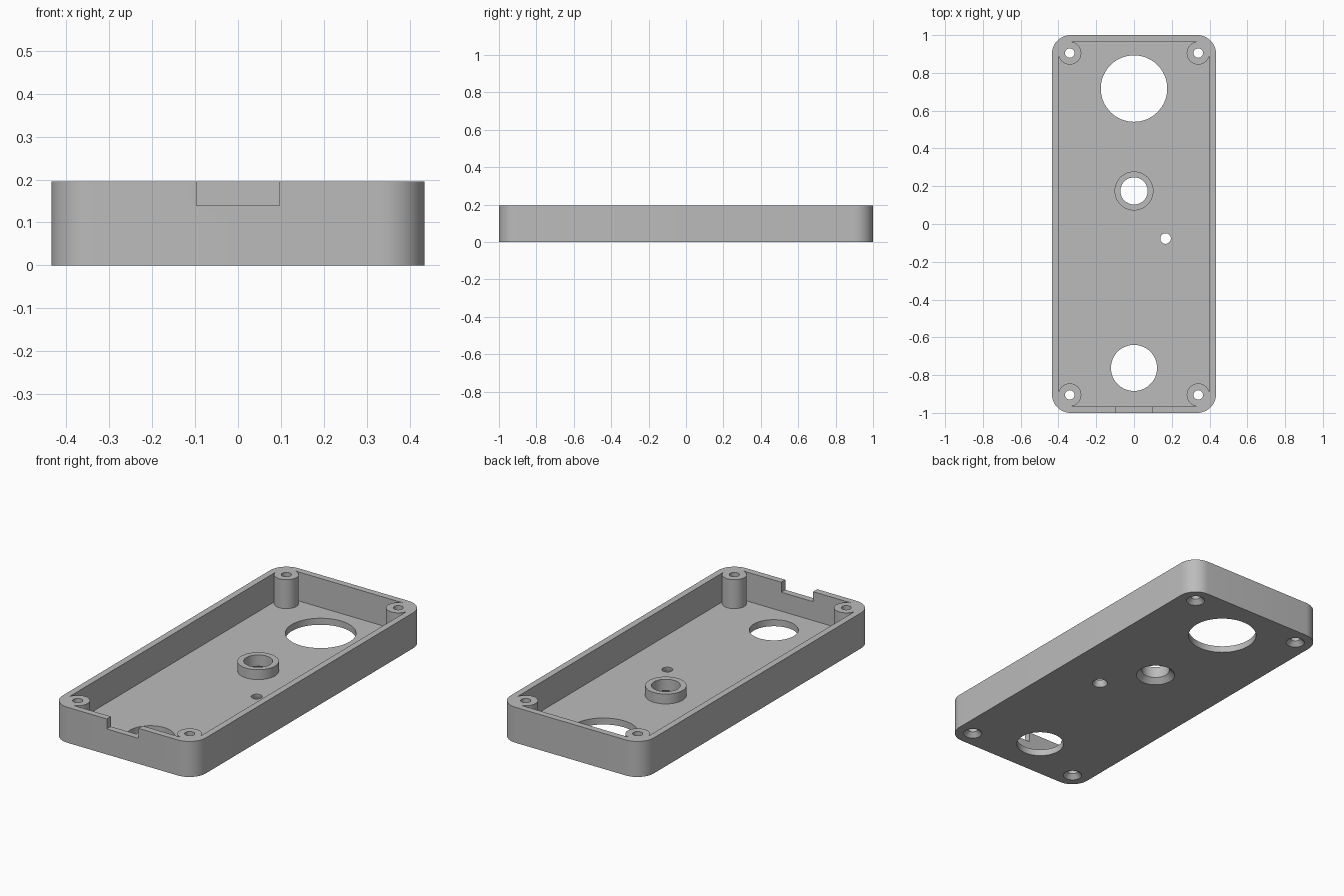
import bpy, bmesh, math
from mathutils import Vector

cube = bpy.data.objects.get("Cube")
if cube:
    bpy.data.objects.remove(cube, do_unlink=True)

HX, HY, HEIGHT = 0.435, 1.0, 0.195
WALL, FLOOR, CORNER = 0.035, 0.036, 0.1
SCREWS = [(sx * 0.34, sy * 0.905) for sx in (-1, 1) for sy in (-1, 1)]

grey = bpy.data.materials.new("plain grey")
grey.use_nodes = True
colour = (0.5, 0.5, 0.5, 1)
grey.diffuse_color = colour
grey.node_tree.nodes["Principled BSDF"].inputs["Base Color"].default_value = colour


def finish(name, bm):
    bmesh.ops.recalc_face_normals(bm, faces=bm.faces)
    mesh = bpy.data.meshes.new(name)
    bm.to_mesh(mesh)
    bm.free()
    mesh.materials.append(grey)
    obj = bpy.data.objects.new(name, mesh)
    bpy.context.collection.objects.link(obj)
    return obj


def rounded_block(name, hx, hy, z0, z1, radius, steps=12):
    """Upright block with rounded vertical edges."""
    bm = bmesh.new()
    ring = []
    for i, (sx, sy) in enumerate([(1, 1), (-1, 1), (-1, -1), (1, -1)]):
        for k in range(steps + 1):
            a = math.pi / 2 * (i + k / steps)
            ring.append(bm.verts.new((sx * (hx - radius) + radius * math.cos(a),
                                      sy * (hy - radius) + radius * math.sin(a), z0)))
    face = bm.faces.new(ring)
    top = bmesh.ops.extrude_face_region(bm, geom=[face])["geom"]
    bmesh.ops.translate(bm, vec=Vector((0, 0, z1 - z0)),
                        verts=[v for v in top if isinstance(v, bmesh.types.BMVert)])
    return finish(name, bm)


def turned(name, x, y, profile, sides=48):
    """Closed round solid from (radius, z) pairs."""
    bm = bmesh.new()
    rings = [[bm.verts.new((x + r * math.cos(2 * math.pi * k / sides),
                            y + r * math.sin(2 * math.pi * k / sides), z))
              for k in range(sides)] for r, z in profile]
    for low, high in zip(rings, rings[1:]):
        for k in range(sides):
            n = (k + 1) % sides
            bm.faces.new((low[k], low[n], high[n], high[k]))
    bm.faces.new(rings[0])
    bm.faces.new(rings[-1])
    return finish(name, bm)


def countersunk(name, x, y, r_low, r, depth):
    return turned(name, x, y, [(r_low, -0.1), (r_low, 0), (r, depth), (r, 0.4)])


def subtract(target, tool):
    mod = target.modifiers.new("cut", 'BOOLEAN')
    mod.operation, mod.solver, mod.object = 'DIFFERENCE', 'EXACT', tool
    bpy.context.view_layer.objects.active = target
    bpy.ops.object.modifier_apply(modifier=mod.name)
    bpy.data.objects.remove(tool, do_unlink=True)


# Cavity, leaving room for the screw posts and the central collar
cavity = rounded_block("cavity_cutter", HX - WALL, HY - WALL, FLOOR, 0.3, CORNER - WALL)
for x, y in SCREWS:
    subtract(cavity, turned("screw_post", x, y, [(0.061, 0), (0.061, 0.4)]))
subtract(cavity, turned("collar", 0, 0.175, [(0.103, 0), (0.103, 0.09)]))

# Tray with its walls, posts and collar in one piece
tray = rounded_block("enclosure_tray", HX, HY, 0, HEIGHT, CORNER)
subtract(tray, cavity)

# Countersunk screw holes, collar bore and small light hole
for x, y in SCREWS:
    subtract(tray, countersunk("screw_hole", x, y, 0.048, 0.025, 0.024))
subtract(tray, countersunk("collar_bore", 0, 0.175, 0.1, 0.072, 0.028))
subtract(tray, countersunk("light_hole", 0.167, -0.077, 0.04, 0.028, 0.024))

# Large round openings in the floor
subtract(tray, turned("large_opening", 0, 0.717, [(0.176, -0.1), (0.176, 0.4)], 64))
subtract(tray, turned("medium_opening", 0, -0.762, [(0.122, -0.1), (0.122, 0.4)], 64))

# Notch in the front wall
notch = rounded_block("notch_cutter", 0.097, 0.06, 0.14, 0.3, 0.001, 1)
notch.location.y = -HY
bpy.context.view_layer.update()
subtract(tray, notch)

bpy.ops.object.select_all(action='DESELECT')
tray.select_set(True)
bpy.context.view_layer.objects.active = tray
bpy.ops.object.shade_smooth_by_angle(angle=math.radians(30))
